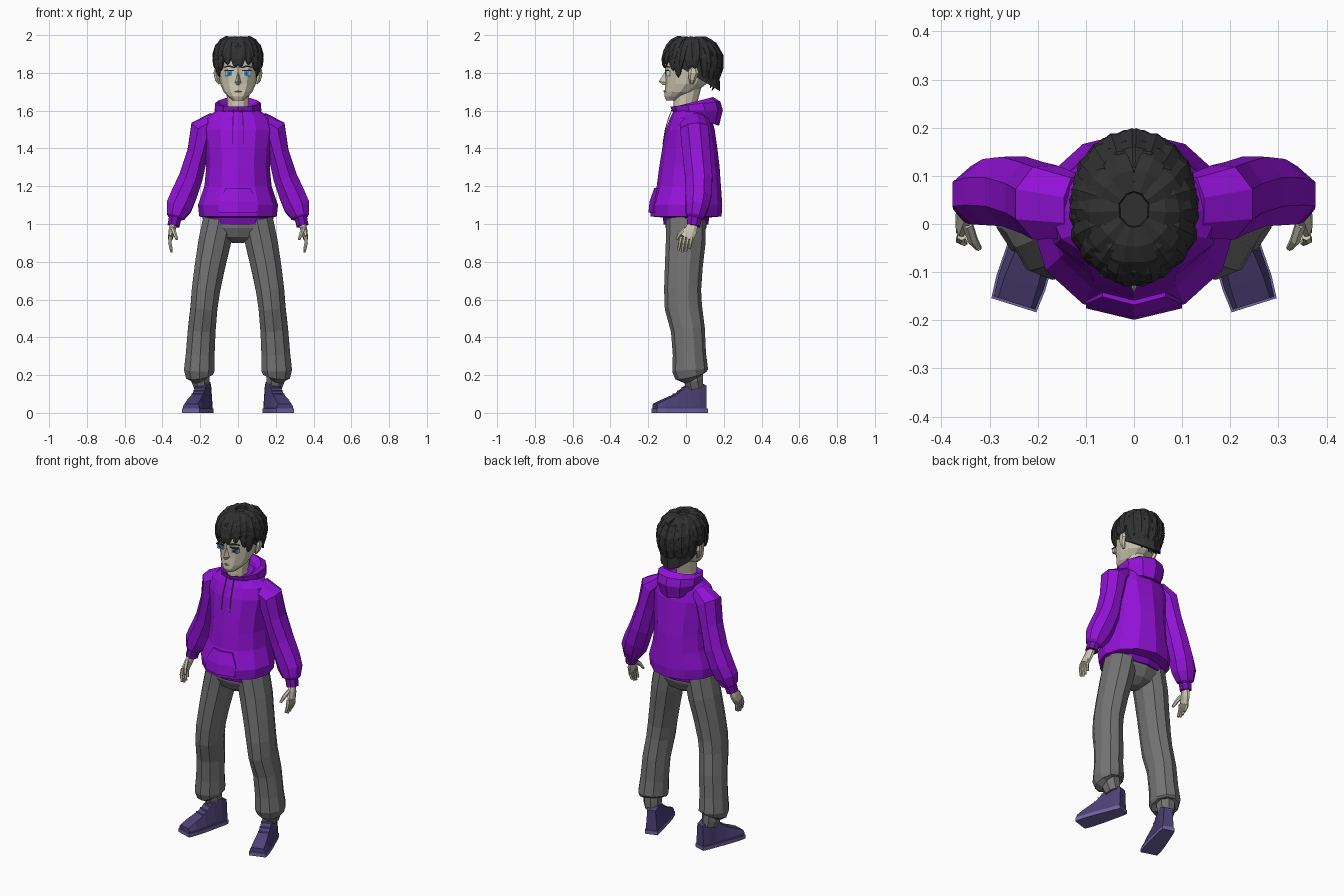
import bpy, bmesh, math, random
from mathutils import Vector

random.seed(4)


def material(name, rgb):
    m = bpy.data.materials.new(name)
    m.diffuse_color = (*rgb, 1)
    return m


PURPLE = material("purple_cloth", (0.29, 0.006, 0.68))
DARK_PURPLE = material("dark_purple", (0.19, 0.004, 0.45))
GREY = material("grey_cloth", (0.17, 0.17, 0.17))
SKIN = material("skin", (0.62, 0.58, 0.45))
LIP = material("lip", (0.42, 0.33, 0.26))
HAIR = material("dark_hair", (0.03, 0.03, 0.03))
SHOE = material("shoe_indigo", (0.075, 0.055, 0.19))
TRIM = material("shoe_trim", (0.16, 0.13, 0.36))
BLUE = material("iris_blue", (0.03, 0.3, 0.75))
WHITE = material("eye_white", (0.8, 0.8, 0.8))


def make(name, mat, lofts, mirror=False):
    """Skin each list of rings into a capped flat-shaded shell."""
    bm = bmesh.new()
    for sign in ((1, -1) if mirror else (1,)):
        for rings in lofts:
            vs = [[bm.verts.new((p[0] * sign, p[1], p[2])) for p in r] for r in rings]
            n = len(vs[0])
            for a, b in zip(vs, vs[1:]):
                for i in range(n):
                    j = (i + 1) % n
                    bm.faces.new((a[i], a[j], b[j], b[i]))
            bm.faces.new(vs[0])
            bm.faces.new(vs[-1])
    bmesh.ops.recalc_face_normals(bm, faces=bm.faces)
    me = bpy.data.meshes.new(name)
    bm.to_mesh(me)
    bm.free()
    me.materials.append(mat)
    ob = bpy.data.objects.new(name, me)
    bpy.context.collection.objects.link(ob)
    return ob


def stack(rows, n=12):
    """Horizontal rings from rows of (z, centre y, rx, ry, slope)."""
    out = []
    for z, cy, rx, ry, *s in rows:
        k = s[0] if s else 0
        ang = [2 * math.pi * i / n for i in range(n)]
        out.append([(rx * math.sin(a), cy - ry * math.cos(a), z - k * ry * math.cos(a)) for a in ang])
    return out


def tube(path, n=8, ref=(1, 0, 0)):
    """Rings across a path of (x, y, z, radius along ref, other radius)."""
    pts = [Vector(p[:3]) for p in path]
    out = []
    for i, p in enumerate(path):
        t = (pts[min(i + 1, len(pts) - 1)] - pts[max(i - 1, 0)]).normalized()
        r = Vector(ref)
        u = (r - t * r.dot(t)).normalized()
        v = t.cross(u)
        ang = [2 * math.pi * (k + 0.5) / n for k in range(n)]
        out.append([pts[i] + u * p[3] * math.cos(a) + v * p[4] * math.sin(a) for a in ang])
    return out


def box(x, y, z, sx, sy, sz):
    return [[(x + a * sx / 2, y + b * sy / 2, z + c * sz / 2)
             for a, b in ((-1, -1), (1, -1), (1, 1), (-1, 1))] for c in (-1, 1)]


# Hoodie: body, hem, sleeves, cuffs, hood, pocket, strings
make("hoodie_body", PURPLE, [stack([
    (1.035, 0.0, 0.185, 0.13), (1.04, 0.0, 0.205, 0.188), (1.10, 0.0, 0.212, 0.192),
    (1.20, 0.015, 0.178, 0.17), (1.30, 0.018, 0.168, 0.16), (1.40, 0.02, 0.175, 0.146),
    (1.50, 0.022, 0.19, 0.13), (1.56, 0.025, 0.175, 0.11), (1.60, 0.03, 0.115, 0.095),
    (1.62, 0.03, 0.075, 0.08)])])
make("hoodie_hem", DARK_PURPLE, [stack([(0.997, 0, 0.182, 0.118), (1.05, 0, 0.19, 0.125)])])
make("sleeve", PURPLE, [tube([
    (0.12, 0.035, 1.55, 0.045, 0.07), (0.185, 0.045, 1.50, 0.075, 0.082),
    (0.213, 0.055, 1.38, 0.06, 0.08), (0.25, 0.068, 1.245, 0.068, 0.078),
    (0.288, 0.066, 1.15, 0.074, 0.074), (0.313, 0.058, 1.09, 0.074, 0.066),
    (0.33, 0.048, 1.04, 0.052, 0.052), (0.333, 0.045, 1.025, 0.03, 0.035)])], True)
make("sleeve_cuff", DARK_PURPLE, [tube([
    (0.33, 0.047, 1.045, 0.036, 0.042), (0.342, 0.04, 0.99, 0.034, 0.038)])], True)
make("hood", PURPLE, [stack([
    (1.58, 0.02, 0.065, 0.075), (1.625, 0.03, 0.08, 0.09, 0.25), (1.645, 0.035, 0.11, 0.108, 0.25),
    (1.635, 0.05, 0.128, 0.132, 0.1), (1.60, 0.06, 0.13, 0.135, 0.02),
    (1.555, 0.06, 0.105, 0.115, -0.3)], 10)])


def pocket_row(z, hw, y0, y1):
    front = [(-hw, y1, z), (0, y0, z), (hw, y1, z)]
    return front + [(x, y + 0.03, zz) for x, y, zz in reversed(front)]


make("front_pocket", PURPLE, [[pocket_row(1.06, 0.1, -0.199, -0.175),
                               pocket_row(1.12, 0.1, -0.193, -0.166),
                               pocket_row(1.19, 0.065, -0.168, -0.151)]])
make("hood_string", GREY, [tube([
    (0.024, -0.075, 1.605, 0.003, 0.003), (0.026, -0.092, 1.56, 0.003, 0.003),
    (0.028, -0.11, 1.5, 0.003, 0.003), (0.028, -0.123, 1.42, 0.003, 0.003)], 4)], True)

# Trousers: hips, legs and gathered ankles
make("trouser_hips", GREY, [stack([
    (0.90, 0.0, 0.03, 0.04), (0.93, 0.0, 0.13, 0.085), (0.98, 0, 0.182, 0.108), (1.03, 0, 0.178, 0.112)])])
make("trouser_leg", GREY, [tube([
    (0.10, 0.0, 1.02, 0.09, 0.105), (0.125, -0.002, 0.90, 0.09, 0.105),
    (0.15, -0.012, 0.77, 0.084, 0.1), (0.17, -0.018, 0.65, 0.079, 0.098),
    (0.18, -0.014, 0.56, 0.075, 0.099), (0.192, 0.01, 0.44, 0.077, 0.09),
    (0.20, 0.018, 0.31, 0.08, 0.088), (0.205, 0.022, 0.225, 0.085, 0.095),
    (0.204, 0.025, 0.198, 0.075, 0.085), (0.2, 0.03, 0.19, 0.05, 0.055)], 10)], True)
make("trouser_ankle", GREY, [tube([
    (0.2, 0.035, 0.21, 0.052, 0.058), (0.198, 0.04, 0.17, 0.052, 0.055),
    (0.193, 0.048, 0.13, 0.04, 0.048)])], True)

# Shoes turned outwards
TOE = Vector((0.085, -0.27, 0)).normalized()
ACROSS = Vector((-TOE.y, TOE.x, 0))
HEEL = Vector((0.165, 0.1, 0))


def shoe_point(t, w, h):
    return HEEL + TOE * t + ACROSS * w + Vector((0, 0, h))


SECTIONS = [(0, 0.032, 0.024, 0.145), (0.04, 0.038, 0.032, 0.163), (0.09, 0.041, 0.028, 0.155),
            (0.16, 0.047, 0.03, 0.10), (0.23, 0.049, 0.036, 0.07), (0.277, 0.045, 0.036, 0.048)]
make("shoe_upper", SHOE, [[[shoe_point(t, *q) for q in (
    (-w, 0.01), (-w, 0.035), (-wt, h), (wt, h), (w, 0.035), (w, 0.01))]
    for t, w, wt, h in SECTIONS]], True)
make("shoe_sole", TRIM, [[[shoe_point(t * 1.035 - 0.005, *q) for q in (
    (-w - .004, 0), (-w - .004, 0.022), (w + .004, 0.022), (w + .004, 0))]
    for t, w, wt, h in SECTIONS]], True)
make("shoe_lace", TRIM, [tube([
    (*shoe_point(t, -0.03, h), 0.005, 0.004), (*shoe_point(t, 0.03, h), 0.005, 0.004)], 4, TOE)
    for t, h in ((0.118, 0.135), (0.143, 0.116), (0.168, 0.099))], True)

# Hands: palm, four fingers, thumb
fingers = []
for i, tip in enumerate((0.868, 0.855, 0.85, 0.86)):
    y = 0.032 - 0.019 * i
    fingers.append(tube([(0.358, y, 0.935, 0.010, 0.0095), (0.361, y - 0.008, 0.90, 0.010, 0.0095),
                         (0.352, y - 0.014, tip, 0.007, 0.007)], 6))
make("hand", SKIN, [
    tube([(0.338, 0.042, 1.01, 0.02, 0.025), (0.35, 0.025, 0.965, 0.018, 0.036),
          (0.359, 0.005, 0.925, 0.013, 0.037)]),
    tube([(0.346, 0.0, 0.975, 0.012, 0.014), (0.335, -0.033, 0.948, 0.011, 0.012),
          (0.323, -0.05, 0.918, 0.007, 0.007)], 6)] + fingers, True)

# Head, neck, ears, face
make("neck", SKIN, [stack([(1.56, 0, 0.062, 0.065), (1.63, -0.005, 0.057, 0.062), (1.72, 0.01, 0.062, 0.07)])])
make("head", SKIN, [stack([
    (1.655, -0.075, 0.028, 0.03), (1.675, -0.057, 0.052, 0.057), (1.70, -0.03, 0.076, 0.083),
    (1.74, -0.002, 0.094, 0.108), (1.79, 0.012, 0.104, 0.123), (1.85, 0.022, 0.112, 0.135),
    (1.92, 0.03, 0.1, 0.125), (1.96, 0.03, 0.06, 0.08)])])
make("ear", SKIN, [tube([
    (0.1, 0.03, 1.742, 0.006, 0.01), (0.11, 0.032, 1.765, 0.013, 0.018),
    (0.118, 0.04, 1.80, 0.013, 0.027), (0.118, 0.04, 1.83, 0.006, 0.016)], 6)], True)
make("nose", SKIN, [[[(-w, yb, z), (w, yb, z), (0, yf, zf)] for w, yb, z, yf, zf in (
    (0.008, -0.095, 1.805, -0.112, 1.805), (0.02, -0.095, 1.748, -0.144, 1.755),
    (0.013, -0.095, 1.736, -0.125, 1.737))]])
make("lips", LIP, [tube([
    (-0.026, -0.101, 1.70, 0.003, 0.003), (0, -0.113, 1.703, 0.007, 0.007),
    (0.026, -0.101, 1.70, 0.003, 0.003)], 6, (0, 0, 1))])
make("eye_white", WHITE, [box(0.046, -0.096, 1.797, 0.046, 0.02, 0.025)], True)
make("iris", BLUE, [box(0.046, -0.102, 1.797, 0.028, 0.014, 0.024)], True)
make("pupil", HAIR, [box(0.046, -0.107, 1.797, 0.01, 0.006, 0.011)], True)
make("upper_lid", HAIR, [box(0.046, -0.1, 1.812, 0.05, 0.02, 0.006)], True)
make("eyebrow", HAIR, [tube([
    (0.018, -0.112, 1.828, 0.005, 0.005), (0.045, -0.108, 1.836, 0.006, 0.005),
    (0.076, -0.088, 1.83, 0.002, 0.003)], 4, (0, 0, 1))], True)

# Hair: scalp cap and layered pointed locks
make("hair_cap", HAIR, [stack([
    (1.79, 0.035, 0.116, 0.145, -0.6), (1.87, 0.03, 0.124, 0.147, -0.3),
    (1.94, 0.03, 0.11, 0.132, -0.1), (1.975, 0.03, 0.06, 0.08)])])


def lock(theta, start, end, bulge, width, swing):
    path = []
    for t, w in ((0, 0.55), (0.25, 0.95), (0.5, 1), (0.75, 0.8), (0.92, 0.5), (1, 0.08)):
        phi = start + (end - start) * t
        a = math.radians(theta + swing * t * t)
        if phi < 90:
            h, z = math.sin(math.radians(phi)) ** 0.75, math.cos(math.radians(phi))
        else:
            h, z = 1 - 0.22 * ((phi - 90) / 60) ** 2, -(phi - 90) / 60
        b = 1 + bulge * math.sin(math.pi * (0.25 + 0.6 * t))
        path.append((0.121 * h * b * math.sin(a), 0.03 - 0.147 * h * b * math.cos(a),
                     1.85 + 0.128 * z * (b if z > 0 else 1), width * w, 0.016 * w))
    a = math.radians(theta)
    return tube(path, 6, (math.cos(a), math.sin(a), 0))


TIPS = (102, 97, 106, 126, 106, 102, 132, 145, 151, 154)
locks = []
for i, tip in enumerate(TIPS):
    theta = 11 + 17.8 * i
    jitter = random.uniform(-4, 4)
    locks.append(lock(theta, 22, tip + jitter, 0.03, 0.03, random.uniform(-7, 5)))
    locks.append(lock(theta + 7, 14, tip * 0.84 + jitter, 0.08, 0.027, random.uniform(-8, 6)))
    if i % 2 == 0:
        locks.append(lock(theta + 4, 8, 64 + 2 * jitter, 0.09, 0.032, random.uniform(-9, 9)))
make("hair_locks", HAIR, locks, True)
